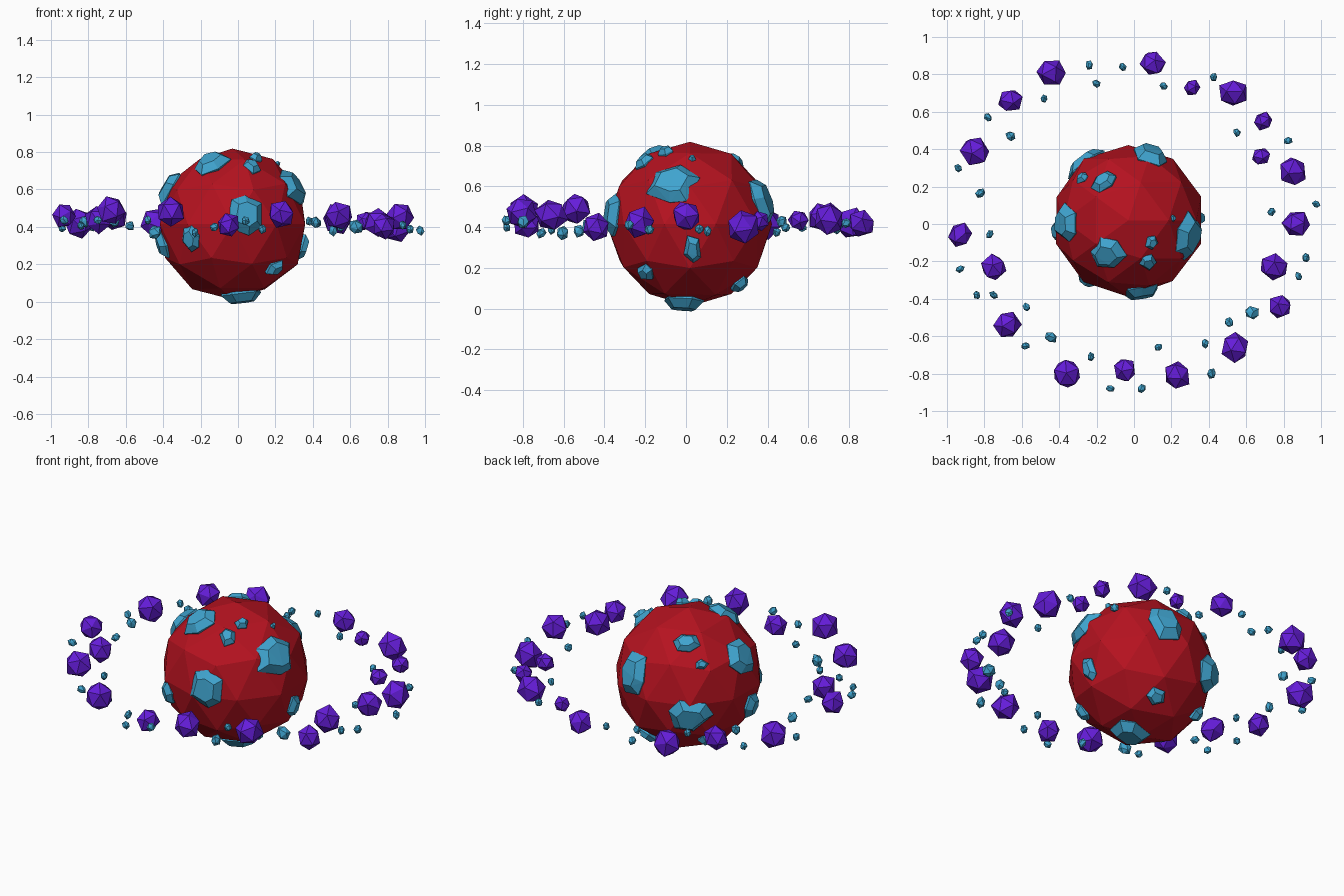
import bpy, bmesh, math, random
from mathutils import Vector, Matrix

if "Cube" in bpy.data.objects:
    bpy.data.objects.remove(bpy.data.objects["Cube"])

random.seed(4)
CENTRE = Vector((-0.03, 0.02, 0.415))


def material(name, rgb):
    m = bpy.data.materials.new(name)
    m.diffuse_color = (*rgb, 1)
    m.use_nodes = True
    m.node_tree.nodes["Principled BSDF"].inputs["Base Color"].default_value = m.diffuse_color
    return m


RED = material("red", (0.46, 0.006, 0.014))
BLUE = material("blue", (0.05, 0.37, 0.62))
PURPLE = material("purple", (0.13, 0.012, 0.70))


def hull(name, points, mat, location):
    """Flat-faced convex object around a cloud of points."""
    bm = bmesh.new()
    for p in points:
        bm.verts.new(p)
    res = bmesh.ops.convex_hull(bm, input=bm.verts[:])
    loose = [v for v in bm.verts if not v.link_faces]
    bmesh.ops.delete(bm, geom=loose, context='VERTS')
    bmesh.ops.recalc_face_normals(bm, faces=bm.faces[:])
    me = bpy.data.meshes.new(name)
    bm.to_mesh(me)
    bm.free()
    me.materials.append(mat)
    ob = bpy.data.objects.new(name, me)
    ob.location = location
    bpy.context.collection.objects.link(ob)
    return ob


def ico_points(level, radius, jitter):
    bm = bmesh.new()
    bmesh.ops.create_icosphere(bm, subdivisions=level, radius=radius)
    pts = [v.co * random.uniform(1 - jitter, 1 + jitter) for v in bm.verts]
    bm.free()
    return pts


def random_turn():
    q = Matrix.Rotation(random.uniform(0, 6.28), 3, 'Z')
    return q @ Matrix.Rotation(random.uniform(0, 6.28), 3, 'X')


# planet body
hull("planet", ico_points(2, 0.406, 0.012), RED, CENTRE)


def patch(name, pos, size, stretch):
    """Bevelled plate hugging the planet; stretch lengthens it up/down."""
    n = (Vector(pos) - CENTRE).normalized()
    side = n.cross(Vector((0, 0, 1)) if abs(n.z) < 0.95 else Vector((0, 1, 0))).normalized()
    up = side.cross(n)
    count = 6 if size > 0.06 else 5
    start = random.uniform(0, 6.28)
    lift = 0.012 + 0.12 * size
    pts = []
    for i in range(count):
        a = start + (i + random.uniform(-0.2, 0.2)) * math.tau / count
        r = size * random.uniform(0.88, 1.12)
        off = side * math.cos(a) * r / stretch + up * math.sin(a) * r * stretch
        for scale, rad in ((0.95, 0.36), (1.0, 0.397), (0.55, 0.402 + lift)):
            pts.append((n * 0.4 + off * scale).normalized() * rad)
    hull(name, pts, BLUE, CENTRE)


# land patches: x, y, z, radius, stretch
PATCHES = [
    (-.15, -.16, .75, .105, 1.0), (.07, -.20, .72, .055, 1.1),
    (.10, -.10, .78, .04, 1.0), (.21, .03, .74, .018, 1.0),
    (.29, -.06, .61, .135, .9), (.05, -.38, .47, .12, 1.0),
    (-.245, -.29, .335, .068, 1.15), (.19, -.19, .19, .055, 1.0),
    (-.37, .00, .61, .11, 1.0), (-.40, -.04, .31, .075, 1.2),
    (.09, .37, .53, .12, 1.1), (-.16, .23, .72, .07, .85),
    (-.28, .25, .63, .035, .9), (-.26, .34, .34, .125, .95),
    (.35, .03, .29, .06, 1.2), (.07, .27, .11, .055, 1.0),
    (.02, -.01, .02, .12, 1.0), (-.28, .20, .16, .05, 1.0),
]
for i, p in enumerate(PATCHES):
    patch(f"land_patch_{i + 1}", p[:3], p[3], p[4])


def rock(name, pos, size, mat, squash, jitter):
    turn = random_turn()
    pts = [turn @ Vector((p.x * squash, p.y, p.z / squash ** 0.5))
           for p in ico_points(1, size, jitter)]
    hull(name, pts, mat, pos)


# large ring rocks: x, y, z, radius
LARGE = [
    (-.44, .81, .42, .08), (.10, .86, .42, .07), (-.66, .66, .45, .067),
    (-.85, .39, .42, .08), (-.93, -.06, .46, .067), (-.75, -.23, .44, .072),
    (-.68, -.54, .49, .078), (-.36, -.80, .48, .078), (-.05, -.78, .41, .066),
    (.23, -.81, .47, .076), (.54, -.66, .46, .078), (.78, -.44, .40, .066),
    (.75, -.23, .42, .078), (.87, .0, .455, .075), (.85, .28, .40, .08),
    (.68, .36, .43, .05), (.69, .55, .435, .052), (.53, .70, .44, .08),
    (.31, .73, .42, .046),
]
for i, (x, y, z, r) in enumerate(LARGE):
    rock(f"large_rock_{i + 1}", (x, y, z), r * 1.02, PURPLE, 0.95, 0.07)

# small ring rocks: x, y
SMALL = [
    (-.24, .85), (-.06, .84), (-.20, .75), (-.48, .67), (-.78, .57), (-.66, .47),
    (-.94, .30), (-.82, .165), (-.77, -.055), (-.93, -.24), (-.84, -.38),
    (-.75, -.38), (-.575, -.445), (-.58, -.65), (-.445, -.605), (-.23, -.71),
    (-.125, -.88), (.04, -.88), (.13, -.66), (.38, -.64), (.415, -.80),
    (.51, -.525), (.63, -.475), (.88, -.28), (.92, -.18), (.975, .105),
    (.735, .065), (.825, .445), (.55, .49), (.425, .785), (.157, .738),
]
BIGGER = {5: .03, 7: .03, 14: .037, 20: .03, 21: .03, 22: .043}
for i, (x, y) in enumerate(SMALL):
    rock(f"small_rock_{i + 1}", (x, y, random.uniform(.37, .44)),
         BIGGER.get(i, .024), BLUE, 0.85, 0.12)
